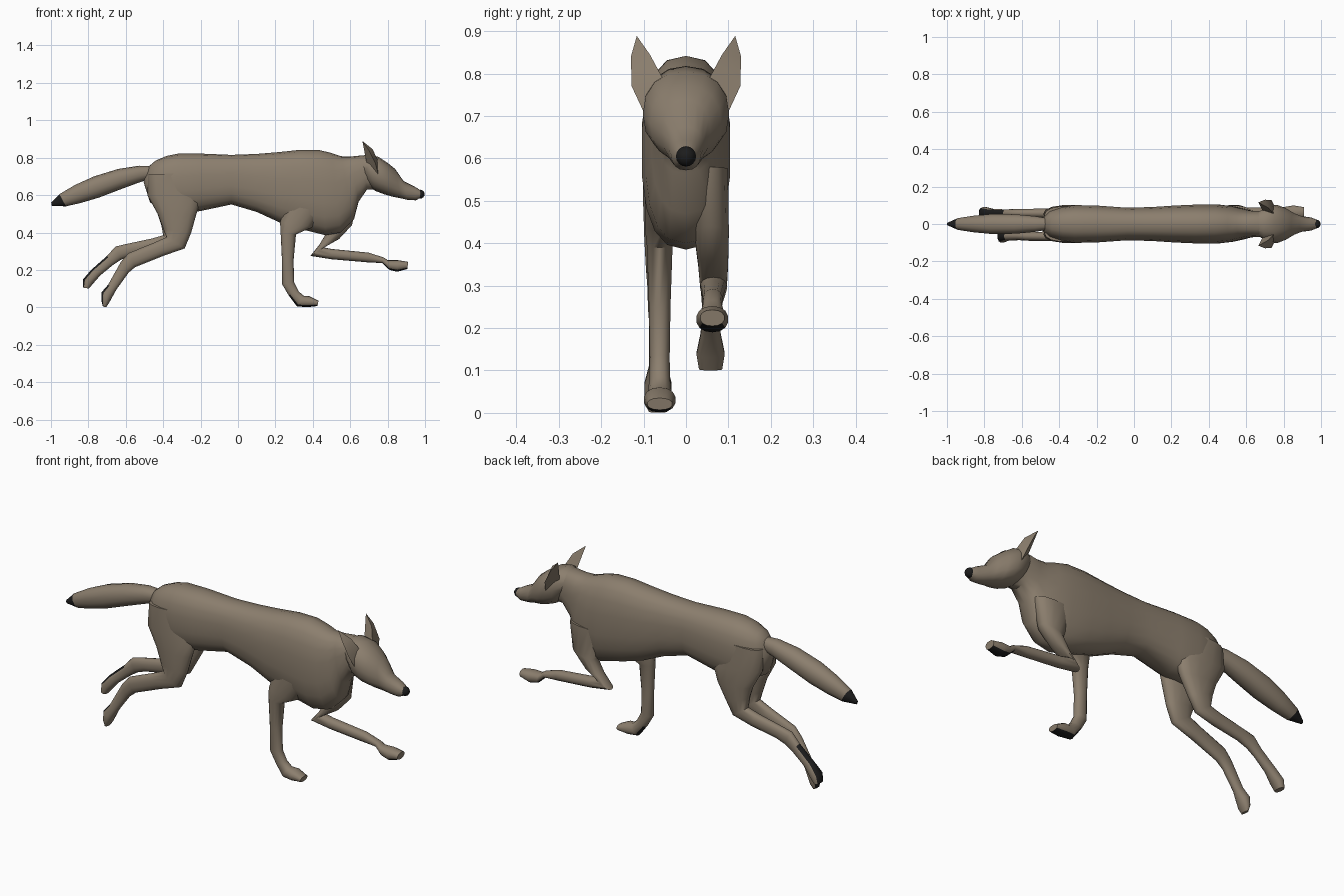
import bpy, bmesh, math
from mathutils import Vector


def material(name, rgb):
    m = bpy.data.materials.new(name)
    m.diffuse_color = (*rgb, 1)
    return m


FUR = material("fur_brown", (0.26, 0.21, 0.155))
DARK = material("dark_tip", (0.012, 0.012, 0.012))


def finish(name, bm, angle=50):
    bmesh.ops.recalc_face_normals(bm, faces=bm.faces[:])
    me = bpy.data.meshes.new(name)
    bm.to_mesh(me)
    bm.free()
    ob = bpy.data.objects.new(name, me)
    bpy.context.collection.objects.link(ob)
    me.materials.append(FUR)
    me.materials.append(DARK)
    bpy.ops.object.select_all(action='DESELECT')
    ob.select_set(True)
    bpy.context.view_layer.objects.active = ob
    bpy.ops.object.shade_smooth_by_angle(angle=math.radians(angle))
    return ob


def loft(name, rings, sides=14, power=0.9, dark=None):
    """Each ring: edge A (x, z), edge B (x, z), centre y, half width in y."""
    bm = bmesh.new()
    loops = []
    for ax, az, bx, bz, cy, hy in rings:
        loop = []
        for i in range(sides):
            t = 2 * math.pi * i / sides
            c = math.copysign(abs(math.cos(t)) ** power, math.cos(t))
            s = math.copysign(abs(math.sin(t)) ** power, math.sin(t))
            loop.append(bm.verts.new(((ax + bx) / 2 + c * (ax - bx) / 2, cy + s * hy,
                                      (az + bz) / 2 + c * (az - bz) / 2)))
        loops.append(loop)
    for k in range(len(loops) - 1):
        for i in range(sides):
            j = (i + 1) % sides
            f = bm.faces.new((loops[k][i], loops[k][j], loops[k + 1][j], loops[k + 1][i]))
            facing = math.cos(2 * math.pi * (i + 0.5) / sides)
            if dark and dark(len(loops) - 2 - k, facing):
                f.material_index = 1
    bm.faces.new(loops[0])
    end = bm.faces.new(loops[-1])
    if dark and dark(-1, 0):
        end.material_index = 1
    return finish(name, bm)


# Torso with neck: top edge, bottom edge
loft("torso", [
    (-.475, .755, -.505, .67, 0, .03), (-.44, .785, -.47, .56, 0, .07),
    (-.38, .81, -.40, .52, 0, .092), (-.32, .822, -.30, .50, 0, .102),
    (-.20, .822, -.20, .515, 0, .10), (-.035, .815, -.035, .55, 0, .088),
    (.10, .82, .10, .51, 0, .092), (.22, .83, .22, .455, 0, .10),
    (.33, .842, .33, .42, 0, .105), (.43, .842, .47, .385, 0, .105),
    (.50, .825, .55, .40, 0, .096), (.55, .808, .62, .47, 0, .082),
    (.60, .806, .645, .565, 0, .072), (.66, .812, .69, .63, 0, .07),
    (.72, .80, .75, .63, 0, .06)], sides=18, power=0.8)

# Head and muzzle
loft("head", [
    (.635, .80, .70, .645, 0, .06), (.69, .818, .735, .622, 0, .096),
    (.75, .805, .78, .605, 0, .102), (.80, .772, .825, .592, 0, .084),
    (.84, .74, .87, .583, 0, .058), (.885, .675, .905, .575, 0, .042),
    (.945, .645, .95, .572, 0, .035), (.982, .622, .975, .585, 0, .022)], sides=16)

# Nose
bm = bmesh.new()
bmesh.ops.create_uvsphere(bm, u_segments=12, v_segments=8, radius=.024)
bmesh.ops.translate(bm, verts=bm.verts[:], vec=(.974, 0, .605))
for f in bm.faces:
    f.material_index = 1
finish("nose", bm)

# Ears
for side, label in ((1, "left"), (-1, "right")):
    bm = bmesh.new()
    for x, y, z in ((.75, .05, .78), (.69, .065, .76), (.75, .10, .71), (.735, .128, .77),
                    (.70, .130, .84), (.665, .116, .889), (.72, .085, .845)):
        bm.verts.new((x, y * side, z))
    bmesh.ops.convex_hull(bm, input=bm.verts[:])
    finish(label + "_ear", bm, 40)

# Tail with dark tip
loft("tail", [
    (-.45, .755, -.46, .69, 0, .03), (-.53, .757, -.53, .667, 0, .043),
    (-.64, .74, -.63, .63, 0, .053), (-.77, .70, -.74, .588, 0, .055),
    (-.87, .655, -.84, .558, 0, .045), (-.955, .605, -.92, .54, 0, .032),
    (-.999, .56, -.995, .542, 0, .007)], dark=lambda k, c: k <= 0)


def sole(k, facing):
    return 0 <= k <= 2 and facing > 0.6


# Front legs: back/under edge, front/top edge
loft("front_leg_right", [
    (.27, .60, .52, .62, -.05, .048), (.225, .455, .40, .43, -.056, .042),
    (.228, .40, .31, .39, -.062, .031), (.235, .25, .297, .25, -.062, .026),
    (.235, .125, .30, .135, -.062, .024), (.27, .065, .325, .085, -.062, .025),
    (.315, .005, .35, .062, -.062, .030), (.37, .001, .38, .060, -.062, .038),
    (.425, .007, .43, .035, -.062, .030)], dark=sole)
loft("front_leg_left", [
    (.42, .57, .635, .58, .052, .048), (.48, .41, .61, .44, .06, .042),
    (.435, .335, .54, .365, .064, .036), (.387, .275, .46, .32, .065, .032),
    (.50, .257, .50, .312, .065, .028), (.70, .24, .70, .292, .063, .024),
    (.77, .237, .78, .266, .062, .023), (.81, .20, .80, .252, .062, .030),
    (.85, .19, .855, .252, .062, .038), (.905, .205, .91, .243, .062, .029)], dark=sole)

# Hind legs: back edge, front edge
loft("hind_leg_right", [
    (-.48, .71, -.26, .72, -.045, .05), (-.485, .60, -.20, .57, -.055, .047),
    (-.43, .50, -.225, .49, -.06, .042), (-.40, .42, -.25, .40, -.064, .035),
    (-.383, .375, -.285, .315, -.066, .029), (-.45, .345, -.40, .275, -.066, .026),
    (-.585, .29, -.55, .215, -.066, .024), (-.625, .245, -.585, .185, -.066, .021),
    (-.695, .12, -.65, .095, -.066, .022), (-.73, .08, -.672, .055, -.066, .033),
    (-.73, .035, -.69, .022, -.066, .033), (-.722, .004, -.705, .001, -.066, .022)], dark=sole)
loft("hind_leg_left", [
    (-.48, .71, -.26, .72, .045, .05), (-.485, .60, -.20, .57, .055, .047),
    (-.43, .50, -.23, .49, .058, .042), (-.41, .44, -.28, .40, .058, .035),
    (-.40, .385, -.32, .33, .058, .029), (-.46, .368, -.43, .30, .058, .026),
    (-.60, .338, -.57, .275, .058, .023), (-.655, .325, -.625, .255, .058, .023),
    (-.70, .275, -.67, .225, .058, .020), (-.785, .20, -.735, .172, .058, .024),
    (-.828, .15, -.772, .13, .058, .034), (-.83, .106, -.797, .10, .058, .028)], dark=sole)
